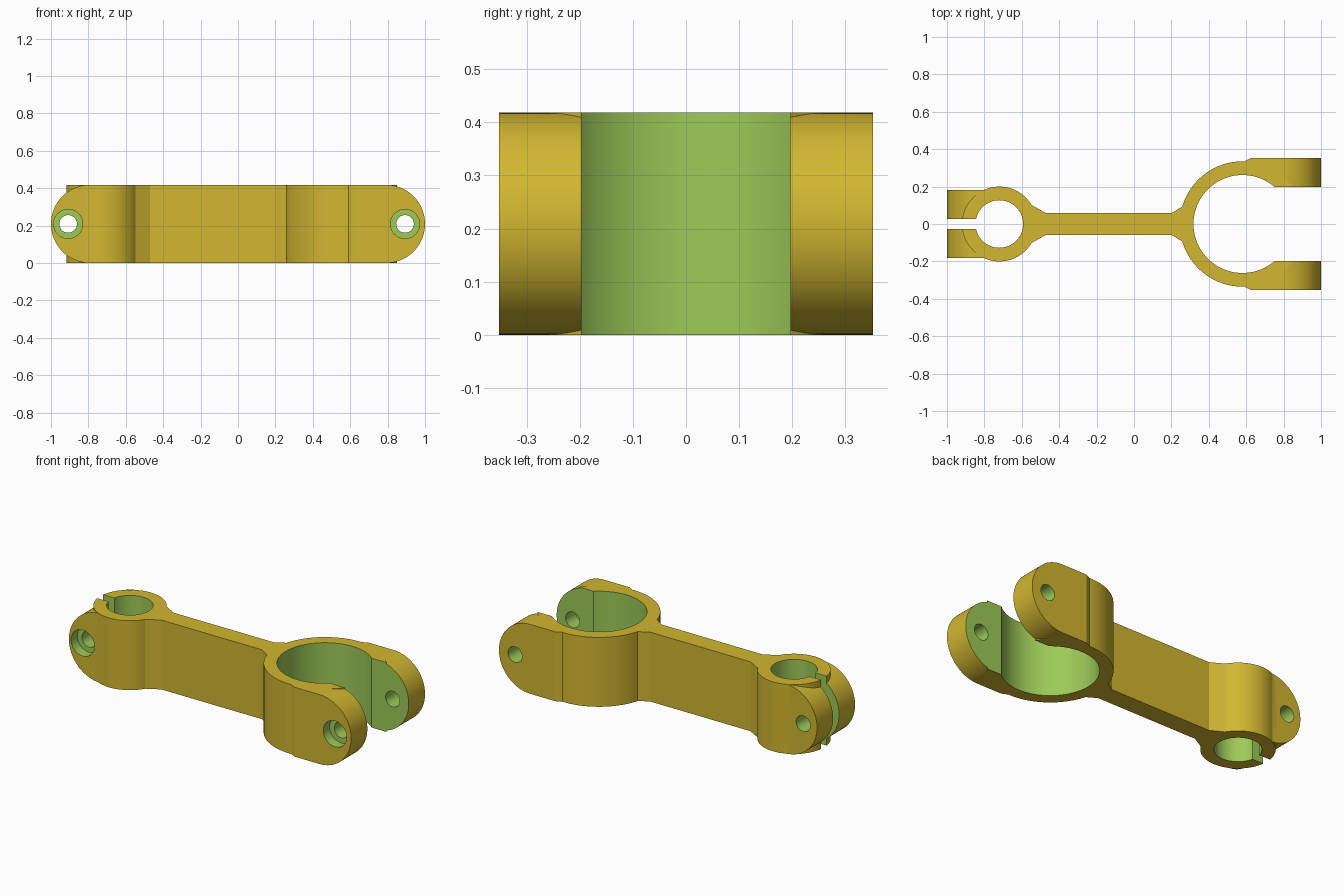
import bpy, bmesh, math

if "Cube" in bpy.data.objects:
    bpy.data.objects.remove(bpy.data.objects["Cube"])

H = 0.418          # overall height
MID = H / 2


def material(name, rgb):
    m = bpy.data.materials.new(name)
    lin = [((c / 255 + 0.055) / 1.055) ** 2.4 for c in rgb]
    m.diffuse_color = (*lin, 1)
    m.use_nodes = True
    m.node_tree.nodes["Principled BSDF"].inputs["Base Color"].default_value = m.diffuse_color
    return m


YELLOW = material("yellow_body", (210, 183, 49))
GREEN = material("green_cut", (157, 202, 88))


def prism(name, pts, lo, hi, axis="Z", cut=False):
    """Extrude a flat outline along Z, or an XZ outline along Y."""
    place = (lambda a, b, h: (a, b, h)) if axis == "Z" else (lambda a, b, h: (a, h, b))
    bm = bmesh.new()
    bottom = [bm.verts.new(place(a, b, lo)) for a, b in pts]
    top = [bm.verts.new(place(a, b, hi)) for a, b in pts]
    bm.faces.new(bottom)
    bm.faces.new(top)
    n = len(pts)
    for i in range(n):
        j = (i + 1) % n
        bm.faces.new((bottom[i], bottom[j], top[j], top[i]))
    bmesh.ops.recalc_face_normals(bm, faces=bm.faces)
    for f in bm.faces:
        f.material_index = 1 if cut else 0
    me = bpy.data.meshes.new(name)
    bm.to_mesh(me)
    bm.free()
    me.materials.append(YELLOW)
    me.materials.append(GREEN)
    ob = bpy.data.objects.new(name, me)
    bpy.context.collection.objects.link(ob)
    return ob


def arc(cx, cy, r, a0=0, a1=360, n=96):
    full = abs(a1 - a0) == 360
    steps = n if full else n + 1
    return [(cx + r * math.cos(math.radians(a0 + (a1 - a0) * i / n)),
             cy + r * math.sin(math.radians(a0 + (a1 - a0) * i / n))) for i in range(steps)]


def rect(x0, x1, y):
    return [(x0, -y), (x1, -y), (x1, y), (x0, y)]


def mirrored(half):
    """Close an upper half outline with its mirror image across y = 0."""
    return half + [(x, -y) for x, y in reversed(half)]


def combine(target, tool, op):
    mod = target.modifiers.new(op.lower(), "BOOLEAN")
    mod.operation = op
    mod.solver = "EXACT"
    mod.object = tool
    bpy.ops.object.select_all(action="DESELECT")
    bpy.context.view_layer.objects.active = target
    target.select_set(True)
    bpy.ops.object.modifier_apply(modifier=mod.name)
    bpy.data.objects.remove(tool)


# Bar with flared ends
arm = prism("clamp_arm", mirrored([(-0.72, 0.108), (-0.56, 0.108), (-0.47, 0.058),
                                   (0.20, 0.058), (0.27, 0.1), (0.58, 0.1)]), 0, H)

# Clamp rings
combine(arm, prism("small_ring", arc(-0.72, 0, 0.2), 0, H), "UNION")
combine(arm, prism("large_ring", arc(0.58, 0, 0.335), 0, H), "UNION")

# Clamp ears, rounded when seen from the side
small_ear = prism("small_ear", rect(-1.1, -0.72, 0.181), -0.1, 0.6)
combine(small_ear, prism("small_round", arc(-1 + MID, MID, MID, 90, 270, 48)
                         + [(-0.5, 0), (-0.5, H)], -0.5, 0.5, "Y"), "INTERSECT")
combine(arm, small_ear, "UNION")

large_ear = prism("large_ear", mirrored([(0.57, 0.32), (0.595, 0.338), (0.625, 0.352),
                                         (1.1, 0.352)]), -0.1, 0.6)
combine(large_ear, prism("large_round", arc(1 - MID, MID, MID, -90, 90, 48)
                         + [(0.4, H), (0.4, 0)], -0.5, 0.5, "Y"), "INTERSECT")
combine(arm, large_ear, "UNION")

# Bores and clamp slots
for name, outline in (("small_bore", arc(-0.72, 0, 0.127)),
                      ("large_bore", arc(0.58, 0, 0.262)),
                      ("small_slot", rect(-1.2, -0.72, 0.028)),
                      ("large_slot", rect(0.58, 1.2, 0.197))):
    combine(arm, prism(name, outline, -0.2, 0.7, cut=True), "DIFFERENCE")

# Bolt holes with counterbores on the front
for x, face in ((-0.908, -0.181), (0.893, -0.352)):
    combine(arm, prism("bolt_hole", arc(x, MID, 0.047, n=48), -0.6, 0.6, "Y", True), "DIFFERENCE")
    combine(arm, prism("counterbore", arc(x, MID, 0.078, n=48), -0.6, face + 0.06, "Y", True),
            "DIFFERENCE")

bpy.context.view_layer.objects.active = arm
arm.select_set(True)
bpy.ops.object.shade_smooth_by_angle(angle=math.radians(25))
